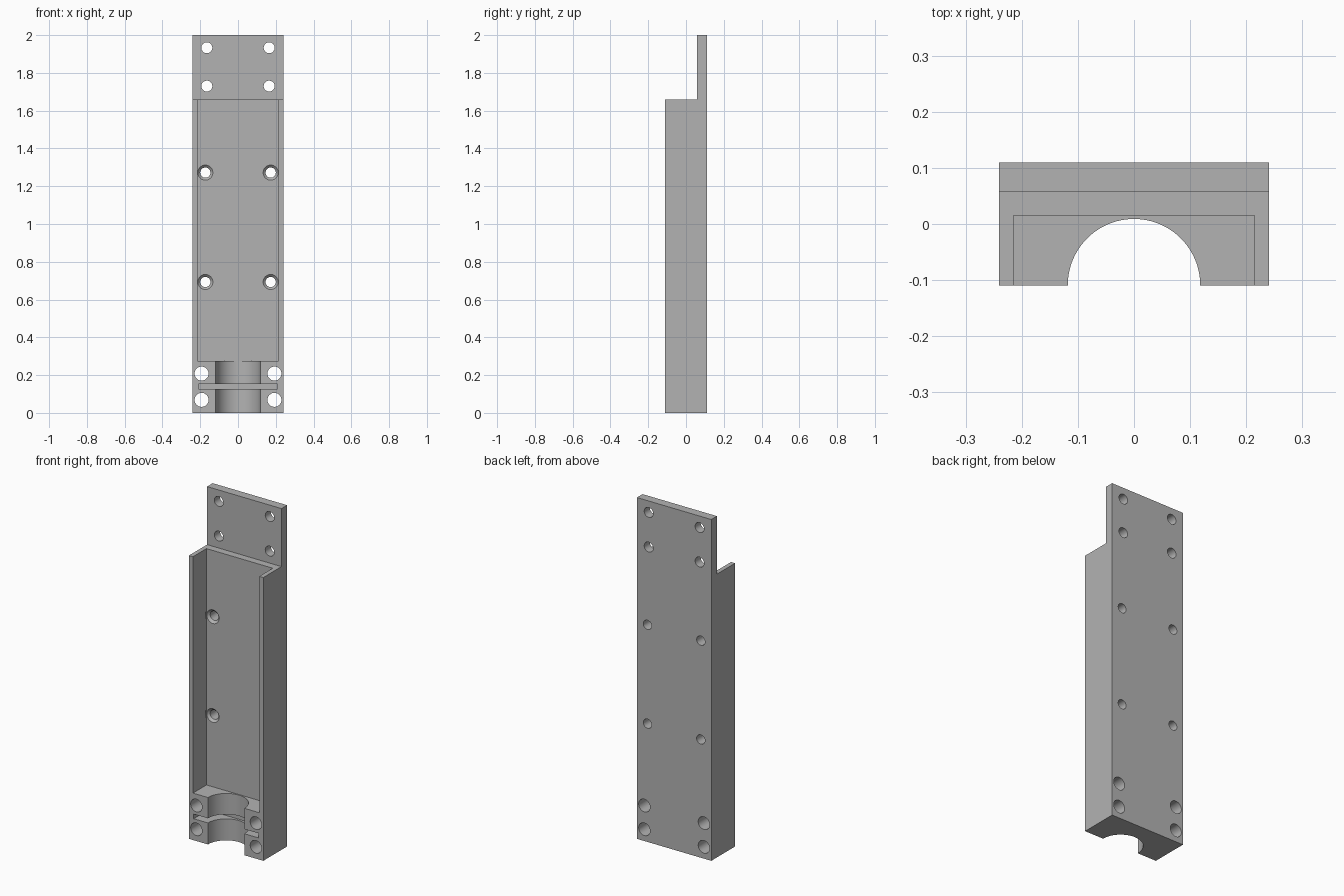
import bpy, bmesh, math
from mathutils import Matrix

if "Cube" in bpy.data.objects:
    bpy.data.objects.remove(bpy.data.objects["Cube"])

grey = bpy.data.materials.new("plain grey")
grey.use_nodes = True
colour = (0.45, 0.45, 0.45, 1)
grey.diffuse_color = colour
grey.node_tree.nodes["Principled BSDF"].inputs["Base Color"].default_value = colour

HALF_W, FRONT, BACK = 0.241, -0.11, 0.11
SHOULDER, TOP, TONGUE_Y = 1.66, 2.0, 0.058
POCKET_Y, POCKET_Z = 0.015, 0.275


def make(name, bm):
    bmesh.ops.recalc_face_normals(bm, faces=bm.faces)
    mesh = bpy.data.meshes.new(name)
    bm.to_mesh(mesh)
    bm.free()
    mesh.materials.append(grey)
    ob = bpy.data.objects.new(name, mesh)
    bpy.context.collection.objects.link(ob)
    return ob


def box(name, x, y0, y1, z0, z1):
    bm = bmesh.new()
    size = Matrix.Diagonal((2 * x, y1 - y0, z1 - z0, 1))
    place = Matrix.Translation((0, (y0 + y1) / 2, (z0 + z1) / 2))
    bmesh.ops.create_cube(bm, size=1, matrix=place @ size)
    return make(name, bm)


def drill(name, x, z, r0, r1, y0, y1):
    """Round cutter along y, from radius r0 at y0 to r1 at y1."""
    bm = bmesh.new()
    place = Matrix.Translation((x, (y0 + y1) / 2, z)) @ Matrix.Rotation(-math.pi / 2, 4, "X")
    bmesh.ops.create_cone(bm, cap_ends=True, segments=48, radius1=r0, radius2=r1,
                          depth=y1 - y0, matrix=place)
    return make(name, bm)


# Body with a thin mounting tongue: side profile extruded across the width
bm = bmesh.new()
profile = [(FRONT, 0), (BACK, 0), (BACK, TOP), (TONGUE_Y, TOP),
           (TONGUE_Y, SHOULDER), (FRONT, SHOULDER)]
face = bm.faces.new([bm.verts.new((-HALF_W, y, z)) for y, z in profile])
ext = bmesh.ops.extrude_face_region(bm, geom=[face])
bmesh.ops.translate(bm, vec=(2 * HALF_W, 0, 0),
                    verts=[v for v in ext["geom"] if isinstance(v, bmesh.types.BMVert)])
body = make("mounting_bracket", bm)

# Long pocket, open at the front and top
cutters = [box("pocket_cutter", 0.215, FRONT - 0.1, POCKET_Y, POCKET_Z, SHOULDER + 0.1)]

# Half-round cradle at the bottom
bm = bmesh.new()
bmesh.ops.create_cone(bm, cap_ends=True, segments=96, radius1=0.118, radius2=0.118,
                      depth=0.4, matrix=Matrix.Translation((0, -0.109, 0.15)))
cutters.append(make("cradle_cutter", bm))

# Retaining slot across the cradle
cutters.append(box("slot_cutter", 0.21, FRONT - 0.1, 0.022, 0.126, 0.153))

# Bolt holes, mirrored left and right
for side in (-1, 1):
    for z in (1.73, 1.933):
        cutters.append(drill("tongue_hole_cutter", side * 0.165, z, 0.029, 0.029, -0.3, 0.3))
    for z in (0.693, 1.272):
        cutters.append(drill("pocket_hole_cutter", side * 0.173, z, 0.027, 0.027, -0.3, 0.3))
        cutters.append(drill("countersink_cutter", side * 0.173, z, 0.05, 0.026, 0.005, 0.029))
    for z in (0.069, 0.208):
        cutters.append(drill("clamp_hole_cutter", side * 0.193, z, 0.037, 0.037, -0.3, 0.3))

# Cut everything out of the body
bpy.ops.object.select_all(action="DESELECT")
bpy.context.view_layer.objects.active = body
body.select_set(True)
for cutter in cutters:
    mod = body.modifiers.new("cut", "BOOLEAN")
    mod.operation = "DIFFERENCE"
    mod.solver = "EXACT"
    mod.object = cutter
    bpy.ops.object.modifier_apply(modifier=mod.name)
    bpy.data.objects.remove(cutter)

bpy.ops.object.shade_smooth_by_angle(angle=math.radians(30))
